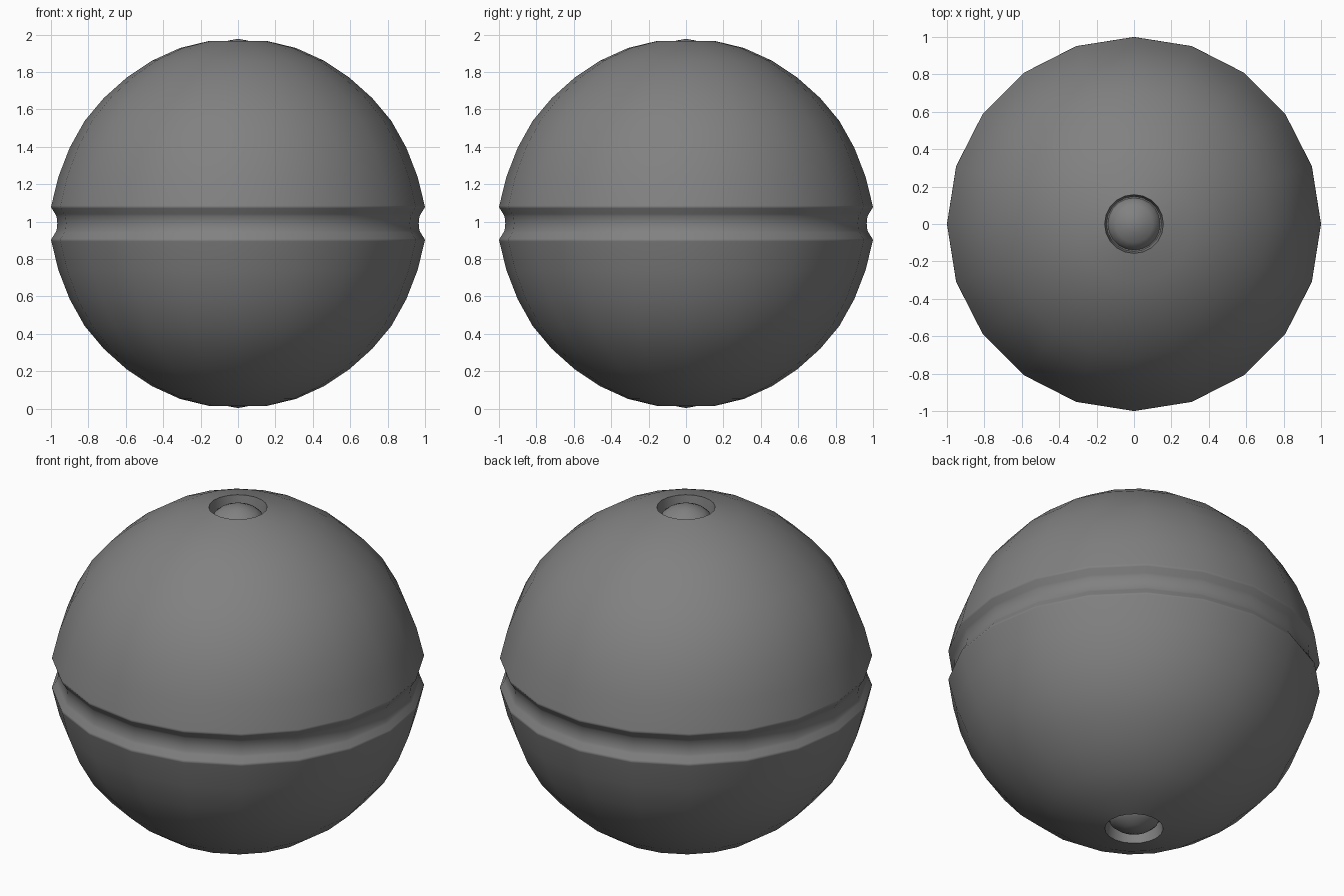
import bpy, bmesh, math

if "Cube" in bpy.data.objects:
    bpy.data.objects.remove(bpy.data.objects["Cube"])

SEG = 20
CENTRE = 0.99


def lathe(name, profile, shade):
    """Spin an (r, z) profile around z into a smooth-shaded object."""
    bm = bmesh.new()
    verts = [bm.verts.new((r, 0, z + CENTRE)) for r, z in profile]
    edges = [bm.edges.new(p) for p in zip(verts, verts[1:])]
    bmesh.ops.spin(bm, geom=verts + edges, cent=(0, 0, 0), axis=(0, 0, 1),
                   angle=math.tau, steps=SEG, use_merge=True)
    bmesh.ops.remove_doubles(bm, verts=bm.verts, dist=1e-4)
    bmesh.ops.recalc_face_normals(bm, faces=bm.faces)
    me = bpy.data.meshes.new(name)
    bm.to_mesh(me)
    bm.free()
    mat = bpy.data.materials.new("dark_grey")
    mat.diffuse_color = (shade, shade, shade, 1)
    mat.use_nodes = True
    mat.node_tree.nodes["Principled BSDF"].inputs["Base Color"].default_value = mat.diffuse_color
    me.materials.append(mat)
    ob = bpy.data.objects.new(name, me)
    bpy.context.collection.objects.link(ob)
    bpy.ops.object.select_all(action='DESELECT')
    bpy.context.view_layer.objects.active = ob
    ob.select_set(True)
    bpy.ops.object.shade_smooth_by_angle(angle=math.radians(50))
    return ob


# Shallow button dome at the pole, sitting in a narrow ring recess
dome = [(0, 0.987), (0.05, 0.978), (0.10, 0.955), (0.13, 0.93), (0.14, 0.90)]
recess = [(0.147, 0.90), (0.157, 0.975)]

# Shell of the upper half, down to the softened groove lip
shell = [(0.31, 0.938), (0.46, 0.87), (0.595, 0.78), (0.718, 0.67),
         (0.82, 0.548), (0.90, 0.405), (0.96, 0.25), (0.998, 0.096)]
groove = [(1.0, 0.088), (0.996, 0.081), (0.977, 0.05), (0.97, 0.038)]

# Whole ball: upper half mirrored through the equator groove
upper = dome + recess + shell + groove
lower = [(r, -z) for r, z in reversed(upper)]
lathe("ball_shell", upper + [(0.966, 0.0)] + lower, 0.22)
